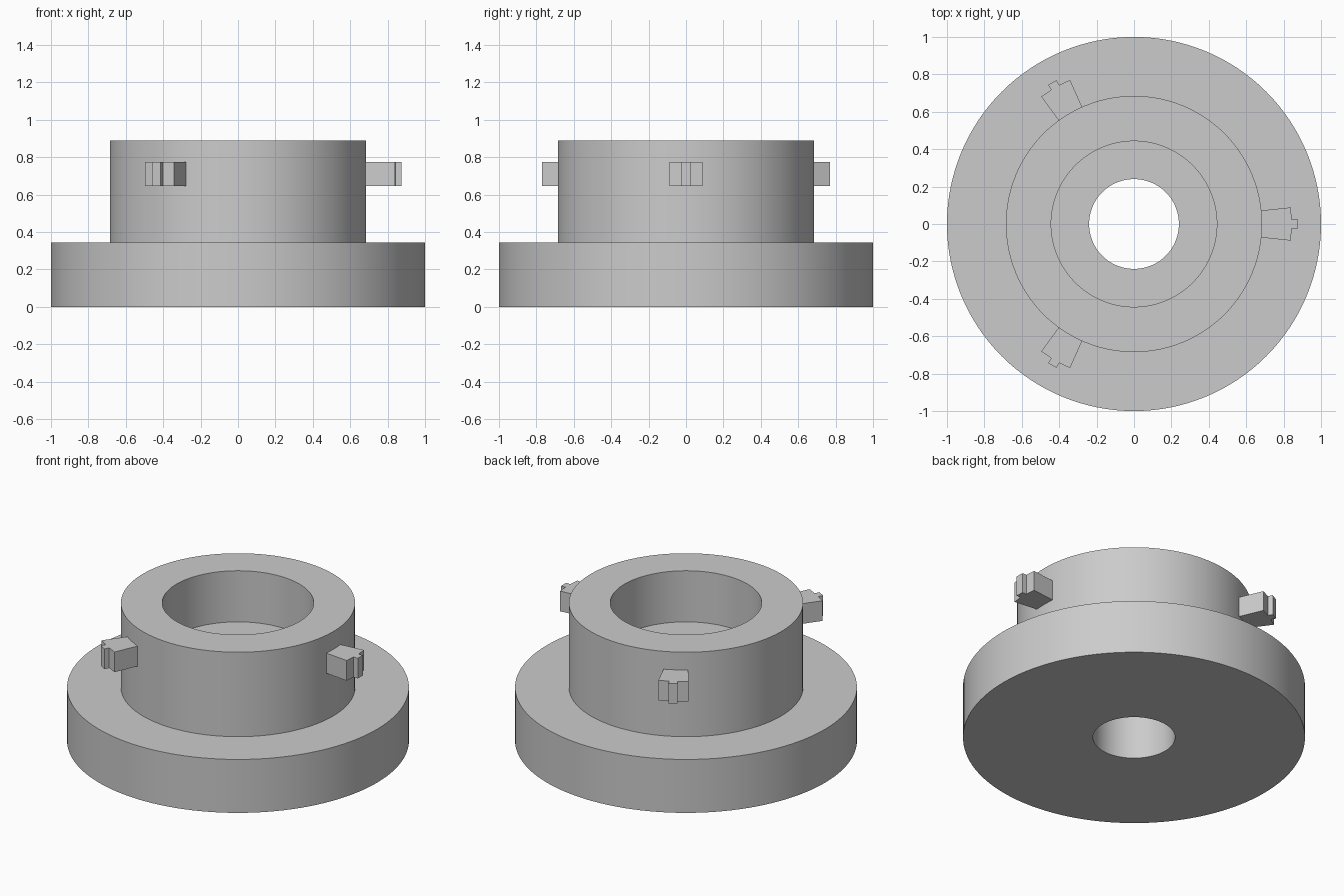
import bpy, bmesh, math

if "Cube" in bpy.data.objects:
    bpy.data.objects.remove(bpy.data.objects["Cube"])

grey = bpy.data.materials.new("plain grey")
grey.diffuse_color = (0.6, 0.6, 0.6, 1)
grey.use_nodes = True
grey.node_tree.nodes["Principled BSDF"].inputs["Base Color"].default_value = grey.diffuse_color
SEGMENTS = 128


def make_object(name, bm):
    bmesh.ops.recalc_face_normals(bm, faces=bm.faces[:])
    mesh = bpy.data.meshes.new(name)
    bm.to_mesh(mesh)
    bm.free()
    mesh.materials.append(grey)
    obj = bpy.data.objects.new(name, mesh)
    bpy.context.collection.objects.link(obj)
    bpy.ops.object.select_all(action='DESELECT')
    obj.select_set(True)
    bpy.context.view_layer.objects.active = obj
    bpy.ops.object.shade_smooth_by_angle(angle=math.radians(30))
    return obj


def lathe(name, profile):
    """Spin a closed (radius, height) profile around z."""
    bm = bmesh.new()
    rings = []
    for i in range(SEGMENTS):
        a = 2 * math.pi * i / SEGMENTS
        rings.append([bm.verts.new((r * math.cos(a), r * math.sin(a), z))
                      for r, z in profile])
    n = len(profile)
    for i in range(SEGMENTS):
        p, q = rings[i], rings[(i + 1) % SEGMENTS]
        for j in range(n):
            k = (j + 1) % n
            bm.faces.new((p[j], q[j], q[k], p[k]))
    return make_object(name, bm)


def lug(name, angle):
    """Wedge-shaped lug with a narrow key on its outer face."""
    half, key = 6.05, 1.7           # half widths in degrees
    outline = [(0.66, -half), (0.843, -half), (0.843, -key), (0.874, -key),
               (0.874, key), (0.843, key), (0.843, half), (0.66, half)]
    bm = bmesh.new()
    verts = []
    for r, deg in outline:
        a = math.radians(angle + deg)
        verts.append(bm.verts.new((r * math.cos(a), r * math.sin(a), 0.645)))
    base = bm.faces.new(verts)
    top = bmesh.ops.extrude_face_region(bm, geom=[base], use_keep_orig=True)
    moved = [v for v in top["geom"] if isinstance(v, bmesh.types.BMVert)]
    bmesh.ops.translate(bm, verts=moved, vec=(0, 0, 0.13))
    return make_object(name, bm)


# Flanged collar with a through hole and a wider counterbore
lathe("flanged_collar", [(0.24, 0), (1, 0), (1, 0.345), (0.685, 0.345),
                         (0.685, 0.89), (0.443, 0.89), (0.443, 0.56), (0.24, 0.56)])

# Three lugs around the collar
for i in range(3):
    lug(f"locking_lug_{i + 1}", 120 * i)
